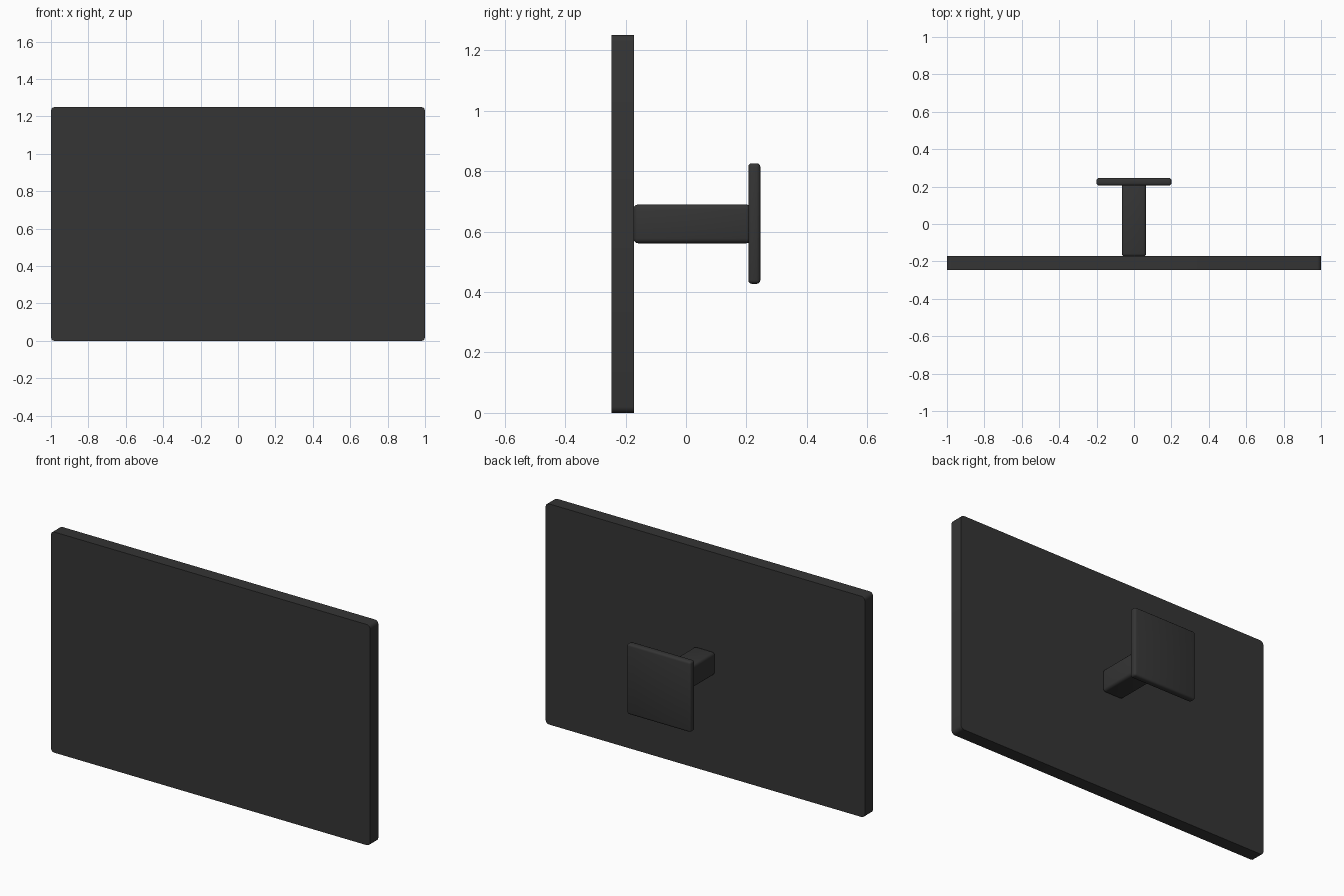
import bpy, bmesh

if "Cube" in bpy.data.objects:
    bpy.data.objects.remove(bpy.data.objects["Cube"])

def material(name, color):
    m = bpy.data.materials.new(name)
    m.diffuse_color = (*color, 1)
    m.use_nodes = True
    m.node_tree.nodes["Principled BSDF"].inputs["Base Color"].default_value = m.diffuse_color
    return m

charcoal = material("charcoal plastic", (0.035, 0.035, 0.035))

def rounded_box(name, lo, hi, radius, only_depth_edges=False):
    """Box between two corners with bevelled edges (optionally only those along y)."""
    bm = bmesh.new()
    bmesh.ops.create_cube(bm, size=1)
    for v in bm.verts:
        v.co = [(a + b) / 2 + c * (b - a) for a, b, c in zip(lo, hi, v.co)]
    edges = [e for e in bm.edges if not only_depth_edges
             or abs(e.verts[0].co.y - e.verts[1].co.y) > 1e-4]
    bmesh.ops.bevel(bm, geom=edges, offset=radius, segments=3,
                    profile=0.5, affect='EDGES')
    me = bpy.data.meshes.new(name)
    bm.to_mesh(me)
    bm.free()
    ob = bpy.data.objects.new(name, me)
    bpy.context.collection.objects.link(ob)
    me.materials.append(charcoal)
    bpy.context.view_layer.objects.active = ob
    ob.select_set(True)
    bpy.ops.object.shade_smooth_by_angle(angle=0.6)
    ob.select_set(False)
    return ob

# Flat screen panel, rounded only at its four corners
rounded_box("screen_panel", (-1, -0.246, 0), (1, -0.172, 1.25), 0.02, True)
# Arm reaching back from the panel
rounded_box("mount_arm", (-0.065, -0.174, 0.561), (0.065, 0.215, 0.69), 0.016)
# Square wall plate
rounded_box("wall_plate", (-0.2, 0.206, 0.427), (0.2, 0.246, 0.826), 0.012)
